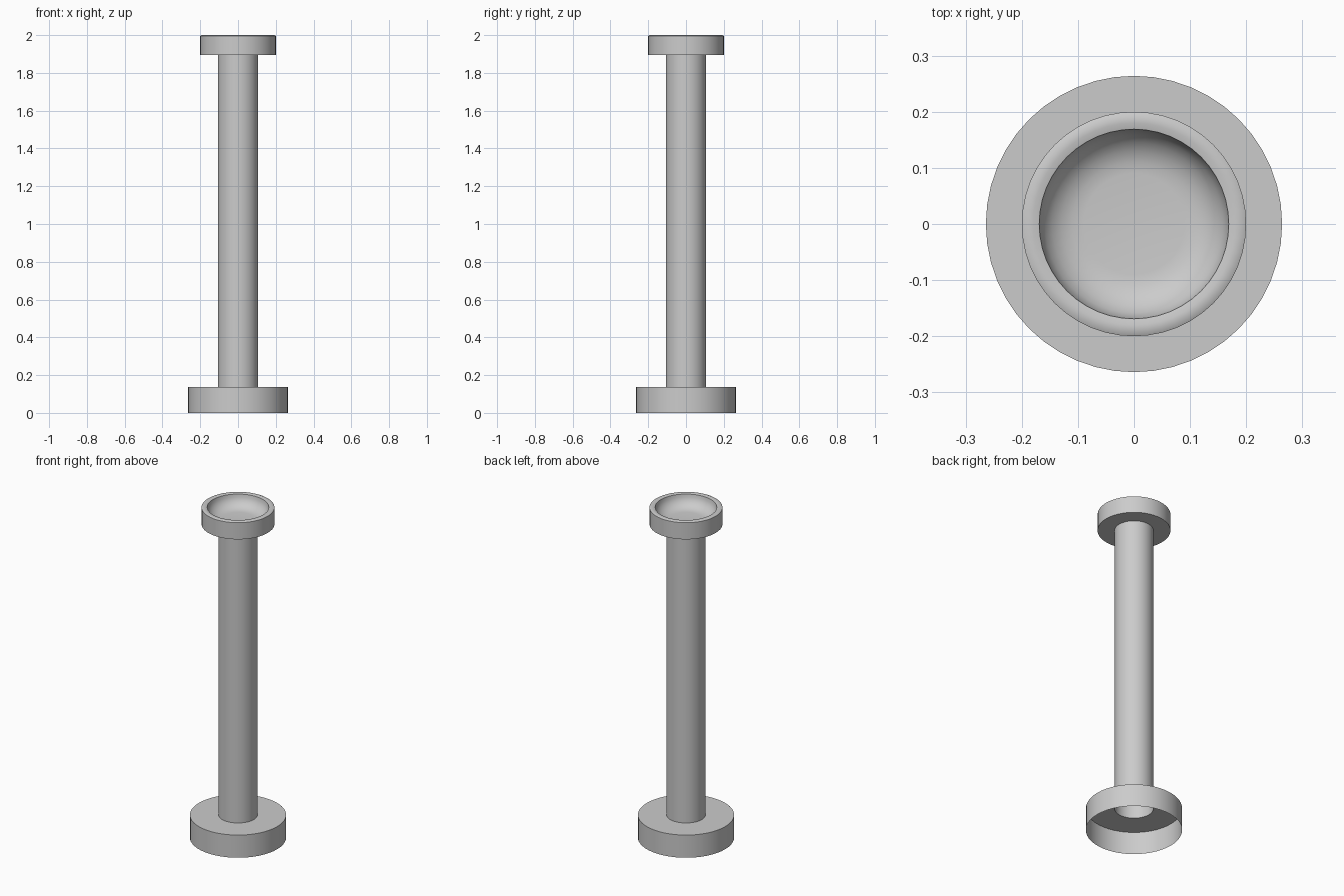
import bpy, bmesh, math

if "Cube" in bpy.data.objects:
    bpy.data.objects.remove(bpy.data.objects["Cube"])

SIDES = 48


def lathe(name, profile):
    """Spin a list of (radius, z) points around the z axis; radius 0 closes at a pole."""
    bm = bmesh.new()
    rings = []
    for r, z in profile:
        if r == 0:
            rings.append([bm.verts.new((0, 0, z))] * SIDES)
        else:
            rings.append([bm.verts.new((r * math.cos(2 * math.pi * i / SIDES),
                                        r * math.sin(2 * math.pi * i / SIDES), z))
                          for i in range(SIDES)])
    for a, b in zip(rings, rings[1:]):
        for i in range(SIDES):
            j = (i + 1) % SIDES
            corners = list(dict.fromkeys((a[i], a[j], b[j], b[i])))
            bm.faces.new(corners)
    mesh = bpy.data.meshes.new(name)
    bm.to_mesh(mesh)
    bm.free()
    obj = bpy.data.objects.new(name, mesh)
    bpy.context.collection.objects.link(obj)
    bpy.ops.object.select_all(action='DESELECT')
    obj.select_set(True)
    bpy.context.view_layer.objects.active = obj
    bpy.ops.object.shade_smooth_by_angle(angle=math.radians(35))
    return obj


COL_R = 0.107

# hollow base: open underneath, ring-shaped top
lathe("base", [(0.264, 0), (0.264, 0.137), (COL_R, 0.137)])

# open tube column
lathe("column", [(COL_R, 0.137), (COL_R, 1.895)])

# cap: flat underside, outer wall, softly rounded rim, then a hollowed dish
dish = [(0.09 + 0.079 * math.cos(t), 1.997 - 0.072 * math.sin(t))
        for t in (math.radians(15 * k) for k in range(7))]
lathe("cap", [(COL_R, 1.895), (0.2, 1.895), (0.2, 1.996), (0.192, 2.0), (0.18, 2.0)]
      + dish + [(0, 1.925)])
